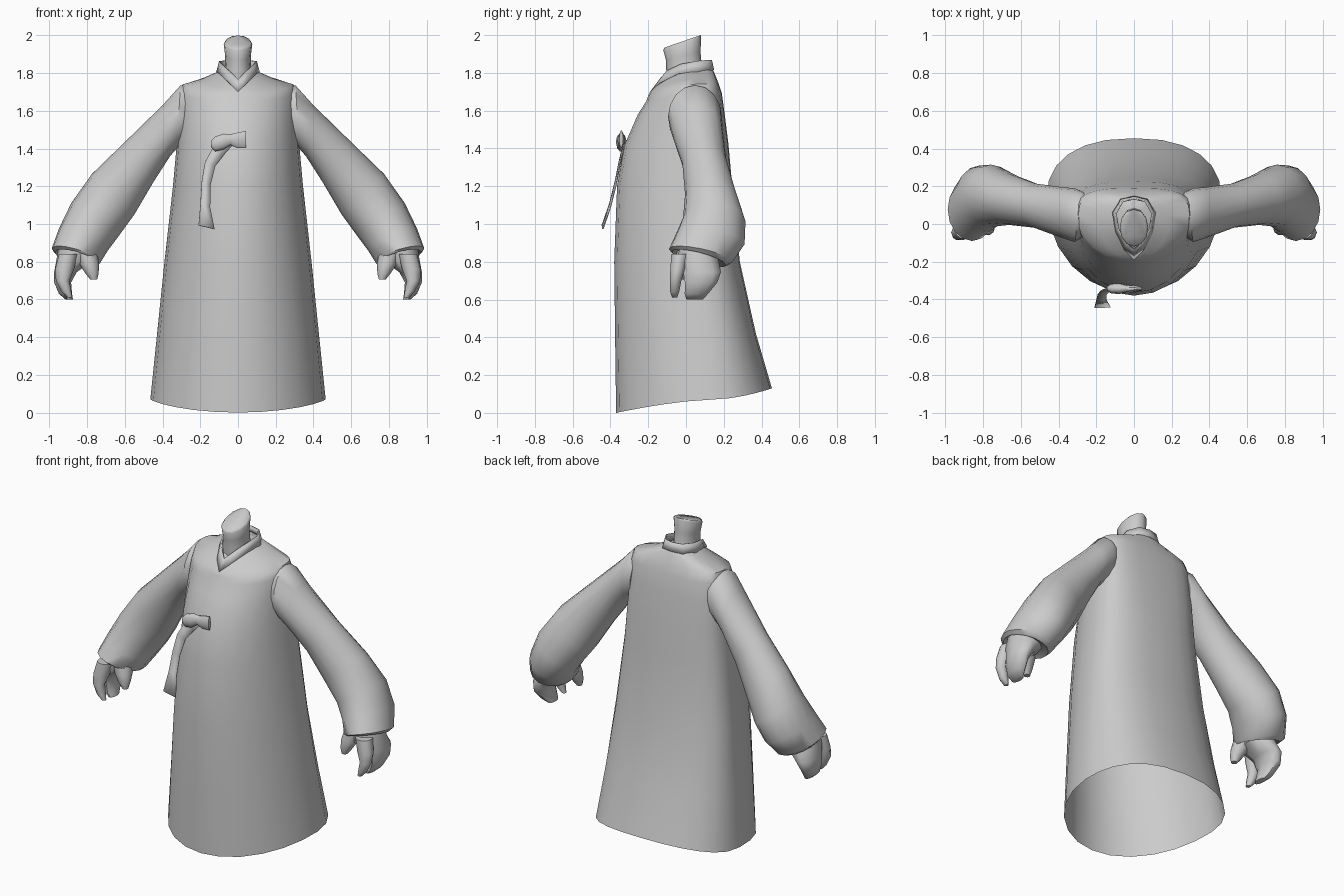
import bpy, bmesh, math

GREY = bpy.data.materials.new("plain grey")
GREY.diffuse_color = (0.6, 0.6, 0.6, 1)


def finish(name, bm, mirror=False, thick=0, angle=50):
    bmesh.ops.recalc_face_normals(bm, faces=bm.faces)
    me = bpy.data.meshes.new(name)
    bm.to_mesh(me)
    bm.free()
    ob = bpy.data.objects.new(name, me)
    bpy.context.collection.objects.link(ob)
    me.materials.append(GREY)
    if thick:
        m = ob.modifiers.new("thickness", 'SOLIDIFY')
        m.thickness = thick
        m.offset = 0
    if mirror:
        ob.modifiers.new("mirror", 'MIRROR')
    bpy.ops.object.select_all(action='DESELECT')
    ob.select_set(True)
    bpy.context.view_layer.objects.active = ob
    bpy.ops.object.shade_smooth_by_angle(angle=math.radians(angle))
    return ob


def loft(name, rings, cap_start=False, cap_end=False, closed=True, **kw):
    bm = bmesh.new()
    vs = [[bm.verts.new(p) for p in r] for r in rings]
    n = len(vs[0])
    for a, b in zip(vs, vs[1:]):
        for i in range(n if closed else n - 1):
            j = (i + 1) % n
            bm.faces.new((a[i], a[j], b[j], b[i]))
    if cap_start:
        bm.faces.new(vs[0])
    if cap_end:
        bm.faces.new(vs[-1])
    return finish(name, bm, **kw)


def angles(n):
    return [2 * math.pi * i / n for i in range(n)]


# Robe: half width, centre y, front y, back y, front / side / back heights, back squareness
def robe_ring(hw, cy, yf, yb, zf, zs, zb, e):
    ring = []
    for t in angles(24):
        c, s = math.cos(t), math.sin(t)
        z = zs + ((zb if s > 0 else zf) - zs) * abs(s) ** 1.5
        if s > 0:
            c, s = math.copysign(abs(c) ** e, c), s ** e
        ring.append((hw * c, cy + s * ((yb - cy) if s > 0 else (cy - yf)), z))
    return ring


robe = [(.465, .13, -.37, .455, 0, .07, .13, .85),
        (.43, .11, -.375, .37, .38, .41, .42, .85),
        (.39, .09, -.38, .285, .8, .8, .8, .85),
        (.345, .07, -.365, .245, 1.2, 1.2, 1.2, .8),
        (.325, .06, -.325, .225, 1.42, 1.42, 1.42, .7),
        (.315, .05, -.255, .205, 1.58, 1.58, 1.58, .65),
        (.31, .05, -.21, .19, 1.65, 1.69, 1.69, .65),
        (.295, .05, -.20, .17, 1.68, 1.74, 1.75, .65),
        (.19, .04, -.19, .15, 1.70, 1.77, 1.80, .8),
        (.10, .03, -.165, .135, 1.725, 1.81, 1.83, 1),
        (.06, .0, -.10, .08, 1.77, 1.815, 1.83, 1)]
loft("robe", [robe_ring(*r) for r in robe])

# Crossed collar: x, y, bottom z, top z on one half
half = [(0, -.185, 1.70, 1.765), (.05, -.135, 1.75, 1.81), (.095, -.04, 1.795, 1.845),
        (.112, .06, 1.805, 1.862), (.07, .13, 1.81, 1.868), (0, .145, 1.815, 1.868)]
loop = half + [(-x, y, a, b) for x, y, a, b in half[-2:0:-1]]
loft("collar", [[(x, y, a) for x, y, a, b in loop],
                [(x * .86, y * (.74 if y < 0 else .92), b) for x, y, a, b in loop]], thick=.008)


# Neck with a sloping top
def neck_ring(rx, ry, cy, z, slope):
    return [(rx * math.cos(t), cy + ry * math.sin(t), z + slope * math.sin(t))
            for t in angles(12)]


loft("neck", [neck_ring(.08, .10, .0, 1.77, .0), neck_ring(.07, .095, -.01, 1.82, .0),
              neck_ring(.068, .092, -.015, 1.89, .02), neck_ring(.076, .1, -.02, 1.955, .035),
              neck_ring(.066, .096, -.018, 1.967, .033)], cap_end=True, angle=80)


# Sleeve: upper edge (x, z), lower edge (x, z), front y, back y, backward droop
def sleeve_ring(ux, uz, lx, lz, yf, yb, droop):
    ring = []
    for t in angles(16):
        c, s = math.cos(t), math.sin(t)
        ring.append(((ux + lx) / 2 + c * (ux - lx) / 2, (yf + yb) / 2 + s * (yb - yf) / 2,
                     (uz + lz) / 2 + c * (uz - lz) / 2 - droop * s))
    return ring


sleeve = [(.25, 1.735, .29, 1.42, -.07, .17, 0), (.305, 1.735, .325, 1.40, -.095, .19, 0),
          (.40, 1.63, .36, 1.36, -.075, .195, 0), (.60, 1.435, .45, 1.22, -.02, .215, 0),
          (.775, 1.265, .55, 1.05, -.005, .265, 0), (.885, 1.11, .63, .94, -.015, .315, .01),
          (.95, .975, .69, .86, -.055, .31, .025), (.988, .87, .73, .795, -.09, .245, .035),
          (.97, .85, .74, .785, -.075, .21, .035), (.94, .87, .77, .81, -.045, .17, .03)]
loft("sleeve", [sleeve_ring(*r) for r in sleeve], cap_start=True, cap_end=True, mirror=True)


# Hand parts: centre x, centre y, z, radius x, radius y
def blob(name, rows):
    loft(name, [[(x + rx * math.cos(t), y + ry * math.sin(t), z) for t in angles(10)]
                for x, y, z, rx, ry in rows], cap_start=True, cap_end=True, mirror=True)


blob("palm_and_fingers", [(.86, .06, .88, .09, .10), (.87, .065, .80, .095, .115),
                          (.915, .085, .745, .06, .105), (.93, .08, .69, .045, .09),
                          (.915, .055, .63, .035, .065), (.895, .045, .60, .02, .045)])
blob("index_finger", [(.90, -.03, .84, .05, .05), (.92, -.045, .76, .05, .04),
                      (.93, -.055, .70, .036, .032), (.91, -.06, .64, .026, .025),
                      (.893, -.06, .61, .014, .014)])
blob("thumb", [(.81, .01, .86, .06, .06), (.79, -.01, .79, .053, .05),
               (.775, -.025, .74, .036, .034), (.765, -.03, .705, .018, .018)])

# Ribbon tail hanging away from the chest: left x, right x, z, y
tail = [(-.09, -.03, 1.43, -.325), (-.14, -.07, 1.385, -.335), (-.175, -.12, 1.32, -.35),
        (-.192, -.145, 1.22, -.37), (-.199, -.148, 1.10, -.40), (-.209, -.125, .985, -.44)]
loft("ribbon_tail", [[(a, y - .004, z + .008), (b, y, z - .012)] for a, b, z, y in tail],
     closed=False, thick=.006)

# Bow lying on the chest: x, centre z, half height, half depth
bow = [(-.142, 1.425, .02, .012), (-.12, 1.425, .042, .026), (-.075, 1.437, .044, .028),
       (-.04, 1.448, .03, .018), (-.01, 1.445, .04, .02), (.042, 1.45, .046, .01)]
loft("bow", [[(x, -.343 + d * math.cos(t), z + h * math.sin(t)) for t in angles(10)]
             for x, z, h, d in bow], cap_start=True, cap_end=True)
